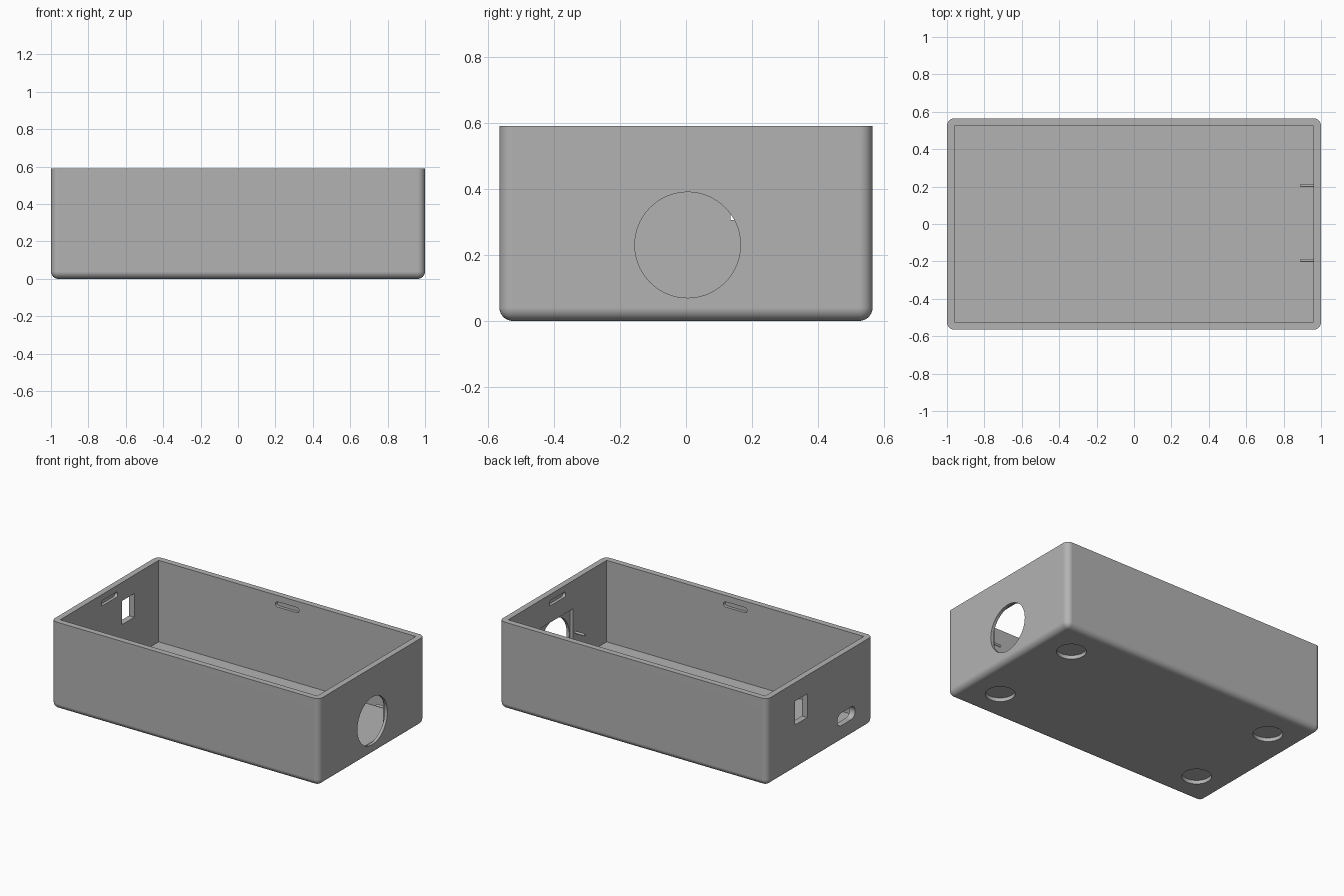
import bpy, bmesh
from math import radians
from mathutils import Matrix, Vector

if "Cube" in bpy.data.objects:
    bpy.data.objects.remove(bpy.data.objects["Cube"])

L, W, H = 2.0, 1.13, 0.59      # outer size
WALL, ROUND = 0.04, 0.04
IX, IY = L / 2 - WALL, W / 2 - WALL

grey = bpy.data.materials.new("grey_plastic")
grey.use_nodes = True
grey.diffuse_color = (0.45, 0.45, 0.45, 1)
grey.node_tree.nodes["Principled BSDF"].inputs["Base Color"].default_value = grey.diffuse_color


def make(name, bm):
    mesh = bpy.data.meshes.new(name)
    bmesh.ops.recalc_face_normals(bm, faces=bm.faces)
    bm.to_mesh(mesh)
    bm.free()
    mesh.materials.append(grey)
    ob = bpy.data.objects.new(name, mesh)
    bpy.context.collection.objects.link(ob)
    return ob


def box(lo, hi):
    bm = bmesh.new()
    bmesh.ops.create_cube(bm, size=1)
    lo, hi = Vector(lo), Vector(hi)
    for v in bm.verts:
        v.co = (lo + hi) / 2 + v.co * (hi - lo)
    return bm


def cylinder(center, radius, depth, axis="Z", segments=64):
    bm = bmesh.new()
    turn = Matrix.Rotation(radians(90), 4, "Y") if axis == "X" else Matrix()
    bmesh.ops.create_cone(bm, cap_ends=True, segments=segments, radius1=radius,
                          radius2=radius, depth=depth,
                          matrix=Matrix.Translation(center) @ turn)
    return bm


def slot(center, length, height, depth, axis):
    """Rounded-end slot; axis is the direction it cuts along."""
    half = Vector((depth, length, height)) / 2
    bm = box(-half, half)
    ends = [e for e in bm.edges
            if abs(e.verts[0].co.x - e.verts[1].co.x) > depth / 2]
    bmesh.ops.bevel(bm, geom=ends, offset=height * 0.49, segments=8,
                    profile=0.5, affect="EDGES")
    turn = Matrix.Rotation(radians(90), 4, "Z") if axis == "Y" else Matrix()
    bm.transform(Matrix.Translation(center) @ turn)
    return bm


# Outer shell: every edge rounded except the top rim
bm = box((-L / 2, -W / 2, 0), (L / 2, W / 2, H))
rounded = [e for e in bm.edges if min(v.co.z for v in e.verts) < H / 2]
bmesh.ops.bevel(bm, geom=rounded, offset=ROUND, segments=8, profile=0.5,
                affect="EDGES", clamp_overlap=True)
case = make("case", bm)

# Cavity, speaker opening with its inner square seat, and the two ports
HOLE_Y, HOLE_Z, SEAT = 0.005, 0.23, 0.17
cuts = [
    box((-IX, -IY, WALL), (IX, IY, 1)),
    cylinder((L / 2, HOLE_Y, HOLE_Z), 0.16, 0.2, "X", 96),
    box((0.9, HOLE_Y - SEAT, HOLE_Z - SEAT), (0.98, HOLE_Y + SEAT, HOLE_Z + SEAT)),
    box((-1.1, 0.135, 0.305), (-0.9, 0.265, 0.465)),
    slot((-L / 2, -0.28, 0.155), 0.19, 0.085, 0.2, "X"),
]
# Lid catch grooves inside each wall, and foot recesses underneath
for s in (-1, 1):
    cuts.append(slot((s * IX, 0, 0.53), 0.175, 0.035, 0.04, "X"))
    cuts.append(slot((0, s * IY, 0.53), 0.175, 0.035, 0.04, "Y"))
    for t in (-1, 1):
        cuts.append(cylinder((s * 0.775, t * 0.335, 0), 0.09, 0.05))

cutters = []
for bm in cuts:
    cutter = make("cutter", bm)
    cutter.hide_render = True
    cutters.append(cutter)
    mod = case.modifiers.new("cut", "BOOLEAN")
    mod.operation, mod.solver, mod.object = "DIFFERENCE", "EXACT", cutter

# Bake the cuts, then drop the cutters
graph = bpy.context.evaluated_depsgraph_get()
baked = bpy.data.meshes.new_from_object(case.evaluated_get(graph))
case.modifiers.clear()
case.data = baked
for cutter in cutters:
    bpy.data.objects.remove(cutter)

# Locating pins either side of the speaker opening
pins = [make("mounting_pin", cylinder((0.93, HOLE_Y + s * 0.2, HOLE_Z), 0.008, 0.08, "X", 24))
        for s in (-1, 1)]

# Smooth rounding with crisp edges and flat walls
bpy.ops.object.select_all(action="DESELECT")
for ob in [case] + pins:
    ob.select_set(True)
bpy.context.view_layer.objects.active = case
bpy.ops.object.shade_smooth_by_angle(angle=radians(30))
weighted = case.modifiers.new("flat_walls", "WEIGHTED_NORMAL")
weighted.keep_sharp = True
